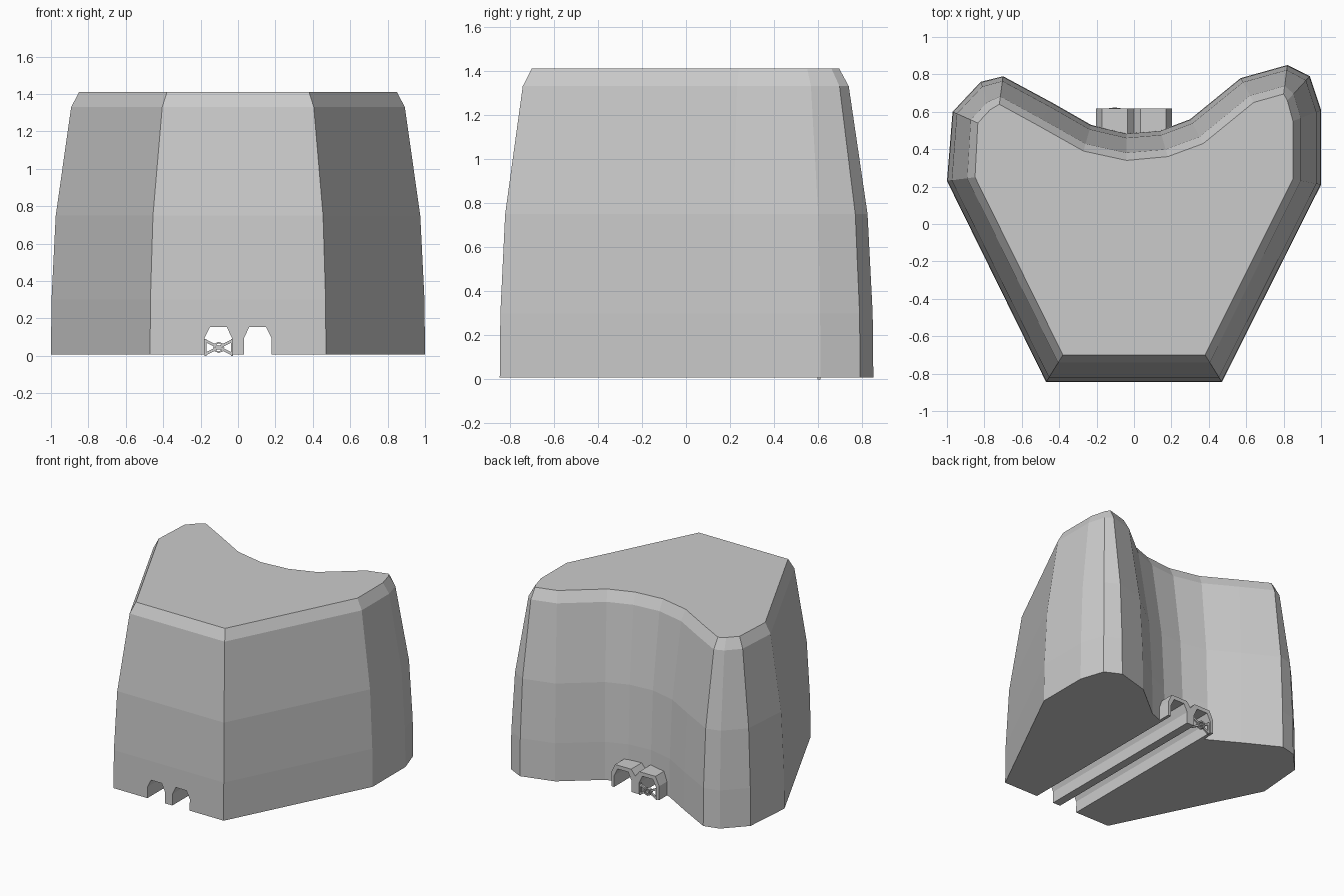
import bpy, bmesh, math
from mathutils import Matrix, Vector

if "Cube" in bpy.data.objects:
    bpy.data.objects.remove(bpy.data.objects["Cube"])

BASE = 0.008  # underside of the rock


def make(name, bm):
    bmesh.ops.recalc_face_normals(bm, faces=bm.faces)
    me = bpy.data.meshes.new(name)
    bm.to_mesh(me)
    bm.free()
    ob = bpy.data.objects.new(name, me)
    bpy.context.collection.objects.link(ob)
    return ob


def loft(name, rings):
    """Closed solid through a list of equal-length rings."""
    bm = bmesh.new()
    vs = [[bm.verts.new(p) for p in r] for r in rings]
    n = len(vs[0])
    for a, b in zip(vs, vs[1:]):
        for i in range(n):
            j = (i + 1) % n
            bm.faces.new((a[i], a[j], b[j], b[i]))
    bm.faces.new(vs[0])
    bm.faces.new(vs[-1])
    return make(name, bm)


def extrude_y(name, profile, y0, y1):
    return loft(name, [[(x, y, z) for x, z in profile] for y in (y0, y1)])


def bar(name, a, b, width, y, depth):
    """Flat bar between two (x, z) points."""
    a, b = Vector(a), Vector(b)
    d = (b - a).normalized() * width / 2
    s = Vector((-d.y, d.x))
    return extrude_y(name, [a + s, a - s, b - s, b + s], y - depth / 2, y + depth / 2)


# Rock body: bottom and top outlines blended by a height profile
low = [(-.47, -.845), (.47, -.845), (1, .21), (1, .61), (.94, .79), (.82, .85),
       (.57, .78), (.30, .56), (.14, .50), (-.04, .485), (-.23, .53), (-.44, .65),
       (-.70, .79), (-.82, .76), (-.97, .60), (-1, .23)]
top = [(-.38, -.70), (.38, -.70), (.85, .24), (.85, .55), (.82, .66), (.80, .695),
       (.64, .65), (.37, .43), (.18, .36), (-.04, .34), (-.27, .39), (-.51, .525),
       (-.72, .64), (-.77, .61), (-.835, .54), (-.85, .25)]
levels = [(BASE, 0), (.30, .02), (.75, .17), (1.33, .72), (1.41, 1)]
body = loft("rock_body", [[(a[0] + (b[0] - a[0]) * t, a[1] + (b[1] - a[1]) * t, z)
                           for a, b in zip(low, top)] for z, t in levels])

# Twin pipe hood at the back, with a notch between the pipes
half = [(.204, BASE), (.204, .115), (.172, .183), (.035, .183), (0, .14)]
hood = extrude_y("pipe_hood", half + [(-x, z) for x, z in half[-2::-1]], .46, .618)

# Two tunnels running right through
for s in (-1, 1):
    arch = [(.032, -.1), (.032, .095), (.06, .154), (.15, .154), (.18, .095), (.18, -.1)]
    cutter = extrude_y("tunnel_cutter", [(s * x, z) for x, z in arch], -1.2, 1.2)
    cutter.hide_render = True
    for ob in (body, hood):
        mod = ob.modifiers.new("tunnel", 'BOOLEAN')
        mod.operation = 'DIFFERENCE'
        mod.solver = 'EXACT'
        mod.object = cutter
        bpy.context.view_layer.objects.active = ob
        bpy.ops.object.modifier_apply(modifier=mod.name)
    bpy.data.objects.remove(cutter)

# Crossed grate in the left tunnel mouth
cx, cz, gy = -.103, .045, .603
for s in (-1, 1):
    bar("grate_cross", (cx - .074, cz - s * .037), (cx + .074, cz + s * .037), .014, gy, .014)
    bar("grate_post", (cx + s * .07, .0), (cx + s * .07, .09), .011, gy, .014)

# Hub ring and boss at the crossing
for name, r_out, r_in, y0, y1 in (("hub_ring", .03, .021, .594, .62), ("hub_boss", .012, 0, .594, .622)):
    bm = bmesh.new()
    n = 8
    rows = []
    for r, y in ((r_out, y0), (r_out, y1), (max(r_in, .001), y1), (max(r_in, .001), y0)):
        rows.append([bm.verts.new((cx + r * math.cos(2 * math.pi * i / n), y,
                                   cz + r * math.sin(2 * math.pi * i / n))) for i in range(n)])
    for k in range(4):
        a, b = rows[k], rows[(k + 1) % 4]
        for i in range(n):
            j = (i + 1) % n
            bm.faces.new((a[i], a[j], b[j], b[i]))
    make(name, bm)
